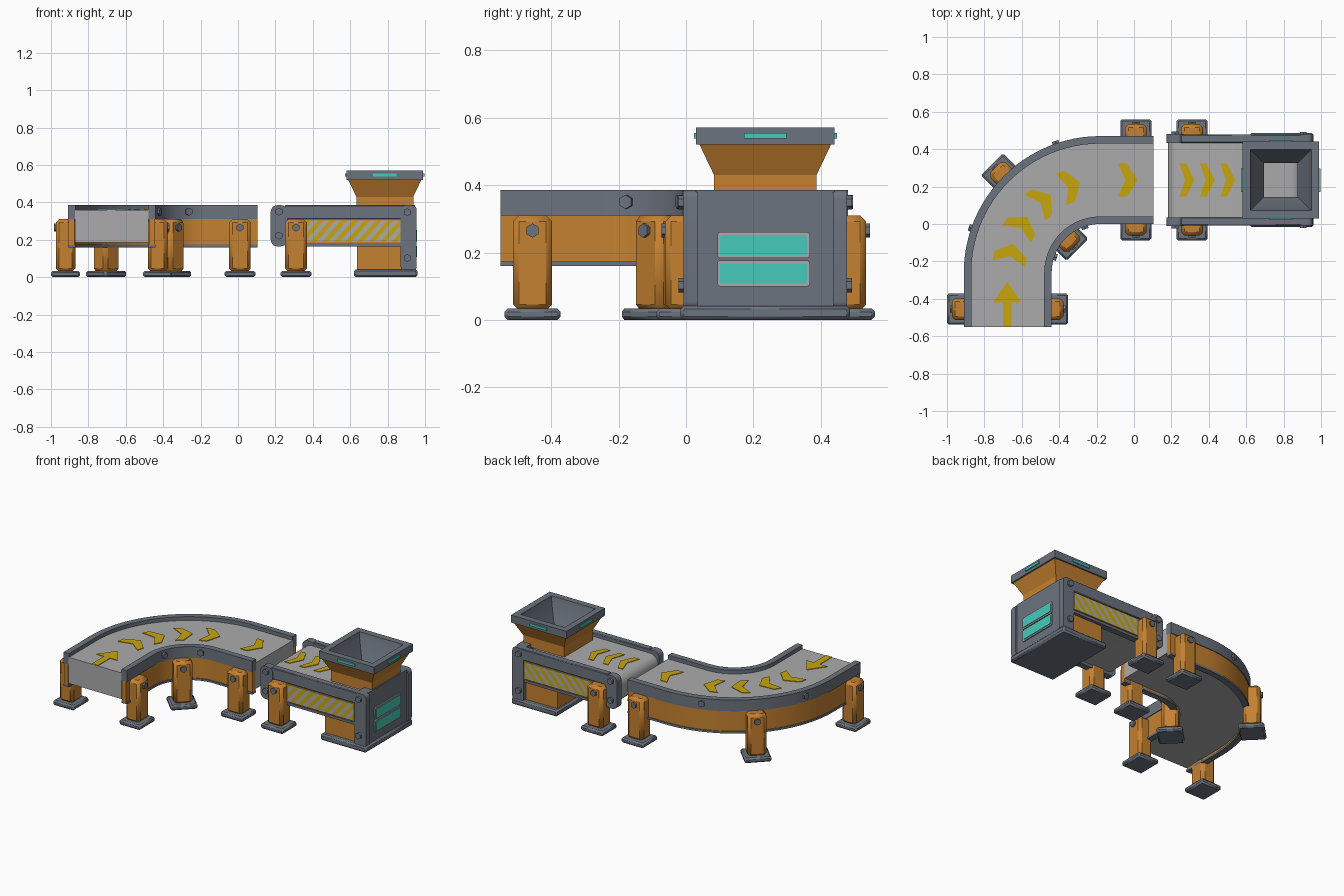
import bpy, bmesh, math
from mathutils import Vector, Matrix

if "Cube" in bpy.data.objects:
    bpy.data.objects.remove(bpy.data.objects["Cube"])


def material(name, rgb):
    m = bpy.data.materials.new(name)
    m.diffuse_color = (*rgb, 1)
    m.use_nodes = True
    m.node_tree.nodes["Principled BSDF"].inputs["Base Color"].default_value = m.diffuse_color
    return m


STEEL = material("steel grey", (0.15, 0.172, 0.21))
BELT = material("belt light grey", (0.41, 0.41, 0.41))
ORANGE = material("orange paint", (0.56, 0.22, 0.03))
YELLOW = material("marking yellow", (0.58, 0.38, 0.004))
TEAL = material("teal glow", (0.06, 0.6, 0.5))

CX, CY = -0.18, -0.26        # centre of the bend
MID = 0.235                  # centre line of the straight section


def finish(name, bm, mats, bevel=0, matrix=None):
    bmesh.ops.recalc_face_normals(bm, faces=bm.faces)
    me = bpy.data.meshes.new(name)
    bm.to_mesh(me)
    bm.free()
    if matrix:
        me.transform(matrix)
    for m in mats:
        me.materials.append(m)
    ob = bpy.data.objects.new(name, me)
    bpy.context.collection.objects.link(ob)
    if bevel:
        mod = ob.modifiers.new("edge bevel", 'BEVEL')
        mod.width, mod.segments = bevel, 1
    return ob


def box(name, x, y, z, mat, bevel=0, matrix=None):
    bm = bmesh.new()
    bmesh.ops.create_cube(bm, size=1)
    for v in bm.verts:
        v.co = [(a + b) / 2 + c * (b - a) for (a, b), c in zip((x, y, z), v.co)]
    return finish(name, bm, [mat], bevel, matrix)


def extrude(name, pts, d0, d1, axis, mat, matrix=None):
    """Extrude a flat outline along x, y or z."""
    place = {'x': lambda u, v, d: (d, u, v), 'y': lambda u, v, d: (u, d, v),
             'z': lambda u, v, d: (u, v, d)}[axis]
    bm = bmesh.new()
    a, b = [[bm.verts.new(place(u, v, d)) for u, v in pts] for d in (d0, d1)]
    bm.faces.new(a)
    bm.faces.new(b)
    for i in range(len(pts)):
        j = (i + 1) % len(pts)
        bm.faces.new((a[i], a[j], b[j], b[i]))
    return finish(name, bm, [mat], 0, matrix)


def rounded(u0, u1, v0, v1, r, n=5):
    out = []
    for k, (u, v) in enumerate([(u1 - r, v1 - r), (u0 + r, v1 - r), (u0 + r, v0 + r), (u1 - r, v0 + r)]):
        for i in range(n + 1):
            t = math.pi / 2 * (k + i / n)
            out.append((u + r * math.cos(t), v + r * math.sin(t)))
    return out


def sweep(name, r0, r1, z0, z1, mat, n=24):
    """Rectangular section swept along the bend with its straight ends."""
    def path(r):
        arc = [math.pi - math.pi / 2 * i / n for i in range(n + 1)]
        return ([(CX - r, -0.55)] + [(CX + r * math.cos(t), CY + r * math.sin(t)) for t in arc]
                + [(0.105, CY + r)])
    bm = bmesh.new()
    rows = [[bm.verts.new((*p, z)) for p in path(r)]
            for r, z in ((r0, z0), (r1, z0), (r1, z1), (r0, z1))]
    for k in range(4):
        a, b = rows[k], rows[(k + 1) % 4]
        for i in range(len(a) - 1):
            bm.faces.new((a[i], a[i + 1], b[i + 1], b[i]))
    for i in (0, -1):
        bm.faces.new([r[i] for r in rows])
    return finish(name, bm, [mat])


def bolt(x, y, z, angle, depth=0.014):
    """Hexagonal bolt head facing the given compass angle."""
    hexagon = [(0.021 * math.sin(k * math.pi / 3), 0.021 * math.cos(k * math.pi / 3)) for k in range(6)]
    extrude("bolt", hexagon, -0.01, depth, 'x', STEEL,
            Matrix.Translation((x, y, z)) @ Matrix.Rotation(angle, 4, 'Z'))


def leg(x, y, angle):
    m = Matrix.Translation((x, y, 0)) @ Matrix.Rotation(angle, 4, 'Z')
    box("leg_foot", (-0.078, 0.078), (-0.083, 0.083), (0, 0.034), STEEL, 0.01, m)
    box("leg_post", (-0.052, 0.052), (-0.058, 0.058), (0.028, 0.31), ORANGE, 0.018, m)
    p = m @ Vector((0.052, 0, 0.265))
    bolt(*p, angle, 0.011)


# curved conveyor
sweep("curved_belt", 0.298, 0.692, 0.185, 0.36, BELT)
for r0, r1 in ((0.26, 0.30), (0.69, 0.73)):
    sweep("curved_rail_cap", r0, r1, 0.31, 0.385, STEEL)
    sweep("curved_rail_side", r0 + 0.005, r1 - 0.005, 0.172, 0.31, ORANGE)
    sweep("curved_rail_lip", r0, r1, 0.16, 0.174, STEEL)

# legs and bolts around the bend
for r, flip in ((0.742, 0), (0.25, math.pi)):
    leg(CX - r, -0.455, math.pi + flip)
    t = math.radians(135)
    leg(CX + r * math.cos(t), CY + r * math.sin(t), t + flip)
    leg(0.01, CY + r, math.pi / 2 + flip)
    leg(0.31, CY + r, math.pi / 2 + flip)
    rb = 0.26 if flip else 0.73
    for deg in (109, 161):
        t = math.radians(deg)
        bolt(CX + rb * math.cos(t), CY + rb * math.sin(t), 0.35, t + flip)

# belt markings
CHEVRON = [(-0.05, 0.088), (-0.005, 0.088), (0.05, 0), (-0.005, -0.088), (-0.05, -0.088), (-0.012, 0)]


def chevron(x, y, angle, stretch=1):
    extrude("belt_chevron", [(u * stretch, v) for u, v in CHEVRON], 0.358, 0.364, 'z', YELLOW,
            Matrix.Translation((x, y, 0)) @ Matrix.Rotation(angle, 4, 'Z'))


for deg in (109, 129, 149, 168):
    t = math.radians(deg)
    chevron(CX + 0.49 * math.cos(t), CY + 0.49 * math.sin(t), t - math.pi / 2, 1.1)
chevron(-0.033, MID, 0, 1.05)
for i in range(3):
    chevron(0.283 + 0.109 * i, MID, 0, 0.8)
extrude("belt_arrow", [(-0.7, -0.549), (-0.655, -0.549), (-0.655, -0.42), (-0.6, -0.42),
                       (-0.678, -0.31), (-0.755, -0.42), (-0.7, -0.42)], 0.358, 0.364, 'z', YELLOW)

# straight conveyor
extrude("straight_belt", rounded(0.182, 0.9, 0.185, 0.36, 0.06), 0.03, 0.44, 'y', BELT)


def hazard_panel(y0, y1):
    """Panel cut along diagonals, coloured alternately."""
    x0, x1, z0, z1, pitch = 0.362, 0.868, 0.188, 0.304, 0.031
    bm = bmesh.new()
    bmesh.ops.create_cube(bm, size=1, matrix=Matrix.Translation(((x0 + x1) / 2, (y0 + y1) / 2, (z0 + z1) / 2))
                          @ Matrix.Diagonal((x1 - x0, y1 - y0, z1 - z0, 1)))
    for k in range(1, 40):
        s = k * pitch
        bmesh.ops.bisect_plane(bm, geom=bm.verts[:] + bm.edges[:] + bm.faces[:],
                               plane_co=(s, 0, 0), plane_no=(1, 0, -0.9))
    for f in bm.faces:
        c = f.calc_center_median()
        f.material_index = math.floor((c.x - 0.9 * c.z) / pitch) % 2
    return finish("hazard_panel", bm, [BELT, YELLOW])


for side in (-1, 1):
    def ys(a, b):
        """Mirror a depth range about the centre line."""
        return (a, b) if side < 0 else (2 * MID - b, 2 * MID - a)
    face = side * math.pi / 2
    box("straight_rail_cap", (0.25, 0.9), ys(-0.008, 0.036), (0.31, 0.385), STEEL, 0.004)
    box("straight_rail_side", (0.25, 0.88), ys(0, 0.034), (0.178, 0.312), ORANGE)
    box("straight_rail_lip", (0.25, 0.88), ys(-0.006, 0.036), (0.165, 0.182), STEEL)
    hazard_panel(*ys(-0.008, 0.002))
    extrude("roller_end_plate", rounded(0.175, 0.265, 0.165, 0.385, 0.035), *ys(-0.011, 0.036), 'y', STEEL)
    extrude("end_box_cheek", rounded(0.87, 0.955, 0.03, 0.385, 0.025), *ys(-0.008, 0.034), 'y', STEEL)
    for x, z, y in ((0.219, 0.35, -0.011), (0.219, 0.222, -0.011), (0.905, 0.348, -0.008), (0.905, 0.103, -0.008)):
        bolt(x, ys(y, y)[0], z, face)

# end housing and base
box("end_box_core", (0.88, 0.945), (0.03, 0.44), (0.03, 0.385), STEEL)
box("base_plate", (0.62, 0.96), (-0.016, 0.486), (0, 0.042), STEEL, 0.01)
box("base_pedestal", (0.635, 0.89), (0.015, 0.455), (0.035, 0.19), ORANGE)
for z in (0.138, 0.222):
    extrude("vent_frame", rounded(0.093, 0.367, z - 0.039, z + 0.039, 0.01, 3), 0.94, 0.952, 'x', BELT)
    extrude("vent_light", rounded(0.101, 0.358, z - 0.03, z + 0.03, 0.006, 3), 0.945, 0.956, 'x', TEAL)

# hopper: square rings from the neck up, over the rim and down inside
HX = 0.785
rings = [(0.152, 0.362), (0.152, 0.43), (0.195, 0.52), (0.205, 0.52), (0.205, 0.57),
         (0.163, 0.57), (0.155, 0.53), (0.09, 0.40), (0.09, 0.362)]
bm = bmesh.new()
loops = [[bm.verts.new((HX + sx * h, MID + sy * h, z)) for sx, sy in ((-1, -1), (1, -1), (1, 1), (-1, 1))]
         for h, z in rings]
for k, low in enumerate(loops):
    high = loops[(k + 1) % len(loops)]
    for i in range(4):
        j = (i + 1) % 4
        f = bm.faces.new((low[i], low[j], high[j], high[i]))
        f.material_index = 0 if k < 2 else 1
finish("hopper", bm, [ORANGE, STEEL])
for q in range(4):
    box("hopper_light", (0.2, 0.212), (-0.063, 0.063), (0.538, 0.554), TEAL, 0,
        Matrix.Translation((HX, MID, 0)) @ Matrix.Rotation(q * math.pi / 2, 4, 'Z'))

# smooth the curved surfaces, keep edges sharp
for ob in bpy.context.scene.objects:
    ob.select_set(True)
    bpy.context.view_layer.objects.active = ob
bpy.ops.object.shade_smooth_by_angle(angle=math.radians(25))
